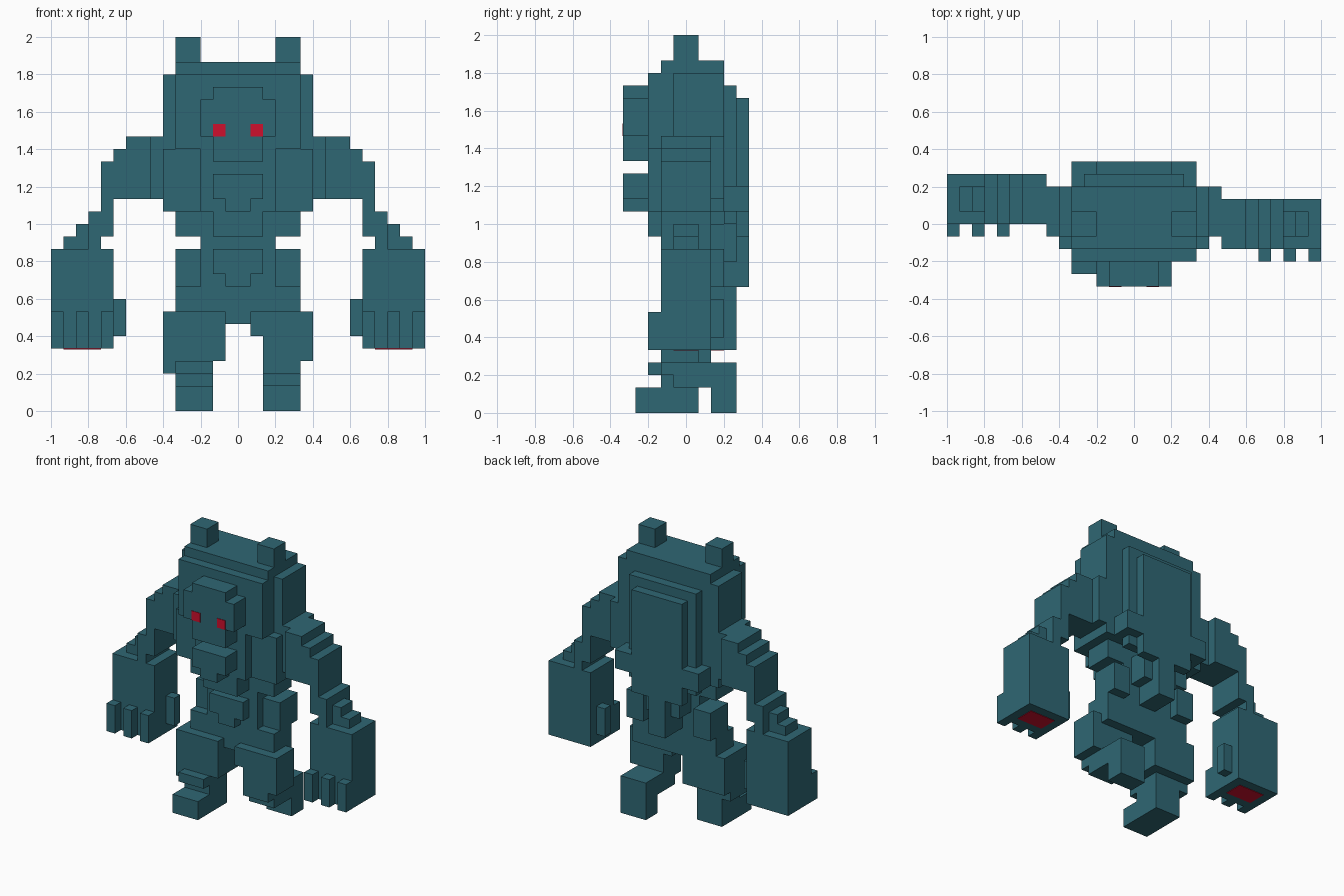
import bpy, bmesh
from mathutils import Vector

cube = bpy.data.objects.get("Cube")
if cube:
    bpy.data.objects.remove(cube, do_unlink=True)

U = 2 / 30  # one block of the grid


def material(name, rgb):
    m = bpy.data.materials.new(name)
    m.use_nodes = True
    m.diffuse_color = (*rgb, 1)
    bsdf = next(n for n in m.node_tree.nodes if n.type == 'BSDF_PRINCIPLED')
    bsdf.inputs["Base Color"].default_value = (*rgb, 1)
    bsdf.inputs["Roughness"].default_value = 0.8
    return m


TEAL = material("dark teal", (0.028, 0.136, 0.174))
RED = material("glowing red", (0.62, 0.005, 0.026))


def part(name, boxes, mat=TEAL, mirror=False, side=1, dy=0):
    """Blocky part from (x0, x1, y0, y1, z0, z1) boxes in grid units."""
    bm = bmesh.new()
    for x0, x1, y0, y1, z0, z1 in boxes:
        for s in ((1, -1) if mirror else (side,)):
            verts = bmesh.ops.create_cube(bm, size=1)["verts"]
            for v in verts:
                v.co = Vector((s * (x0 + (v.co.x + .5) * (x1 - x0)),
                               y0 + (v.co.y + .5) * (y1 - y0) + dy,
                               z0 + (v.co.z + .5) * (z1 - z0))) * U
    bmesh.ops.recalc_face_normals(bm, faces=bm.faces)
    me = bpy.data.meshes.new(name)
    bm.to_mesh(me)
    bm.free()
    me.materials.append(mat)
    ob = bpy.data.objects.new(name, me)
    bpy.context.collection.objects.link(ob)
    return ob


# Torso, cowl and ears
part("torso", [(-5, 5, -2, 3, 16, 28), (-5, 5, -3, 3, 21, 27)])
part("side_plates", [(5, 6, -1, 3, 21, 27), (5, 6, -2, 3, 16, 21),
                     (3, 5, -1, 2, 14, 16)], mirror=True)
part("ears", [(3, 5, -1, 1, 28, 30)], mirror=True)
part("chest_plate", [(-3, 3, -3, 0, 16, 21), (-2, 2, -3, 0, 14, 16)])

# Face, eyes and jaw
part("face", [(-2, 2, -5, -3, 20, 26), (-3, 3, -5, -3, 22, 25)])
part("eyes", [(1, 2, -5.05, -4.9, 22, 23)], RED, mirror=True)
part("jaw", [(-2, 2, -5, -3, 17, 19), (-1, 1, -5, -3, 16, 17)])

# Back plates and spine
part("back_plate", [(-4, 4, 3, 4, 15, 26), (-3, 3, 4, 5, 14, 25)])
part("back_wings", [(3, 5, 3, 5, 16, 18)], mirror=True)
part("spine", [(-1, 1, 2, 5, 10, 14), (-2, 2, 2, 4, 12, 15)])

# Waist and hips
part("waist", [(-3, 3, -1, 2, 10, 16)])
part("hips", [(-5, 5, -1, 2, 7, 10)])
part("belt_flap", [(-2, 2, -2, 0, 11, 13), (-1, 1, -2, 0, 10, 11)])
part("hip_guards", [(3, 5, 0, 3, 10, 13)], mirror=True)

# Arms, one swung back
for label, side, dy in (("left", 1, 0), ("right", -1, 2)):
    part(label + "_shoulder", [(6, 7, -1 - dy, 3 - dy, 17, 22), (7, 9, -2, 2, 17, 22),
                               (9, 10, -2, 2, 17, 21), (10, 11, -2, 2, 16, 20)],
         side=side, dy=dy)
    part(label + "_forearm", [(10, 11, -2, 2, 14, 16), (11, 12, -2, 2, 13, 16),
                              (12, 13, -1, 1, 13, 15), (13, 14, -1, 1, 13, 14)],
         side=side, dy=dy)
    part(label + "_hand", [(10, 15, -2, 2, 5, 13)], side=side, dy=dy)
    part(label + "_fingers", [(x, x + 1, -3, -2, 5, 8) for x in (10, 12, 14)],
         side=side, dy=dy)
    part(label + "_thumb", [(9, 10, 0, 1, 6, 9)], side=side, dy=dy)
    part(label + "_palm_light", [(11, 14, -1, 1, 4.95, 5.05)], RED, side=side, dy=dy)

# Left leg, pushing off behind
part("left_thigh", [(1, 6, -2, 1, 6, 8), (2, 6, -2, 1, 4, 6)])
part("left_shin", [(2, 5, -2, 4, 3, 4), (2, 5, -1, 4, 2, 3)])
part("left_foot", [(2, 5, 2, 4, 0, 2)])

# Right leg, stepping forward
part("right_thigh", [(-6, -1, -2, 2, 4, 8)])
part("right_knee", [(-6, -2, -2, 1, 3, 4), (-5, -2, -3, 1, 3, 4)])
part("right_shin", [(-5, -2, -2, 1, 2, 3)])
part("right_foot", [(-5, -2, -4, 1, 0, 2)])
